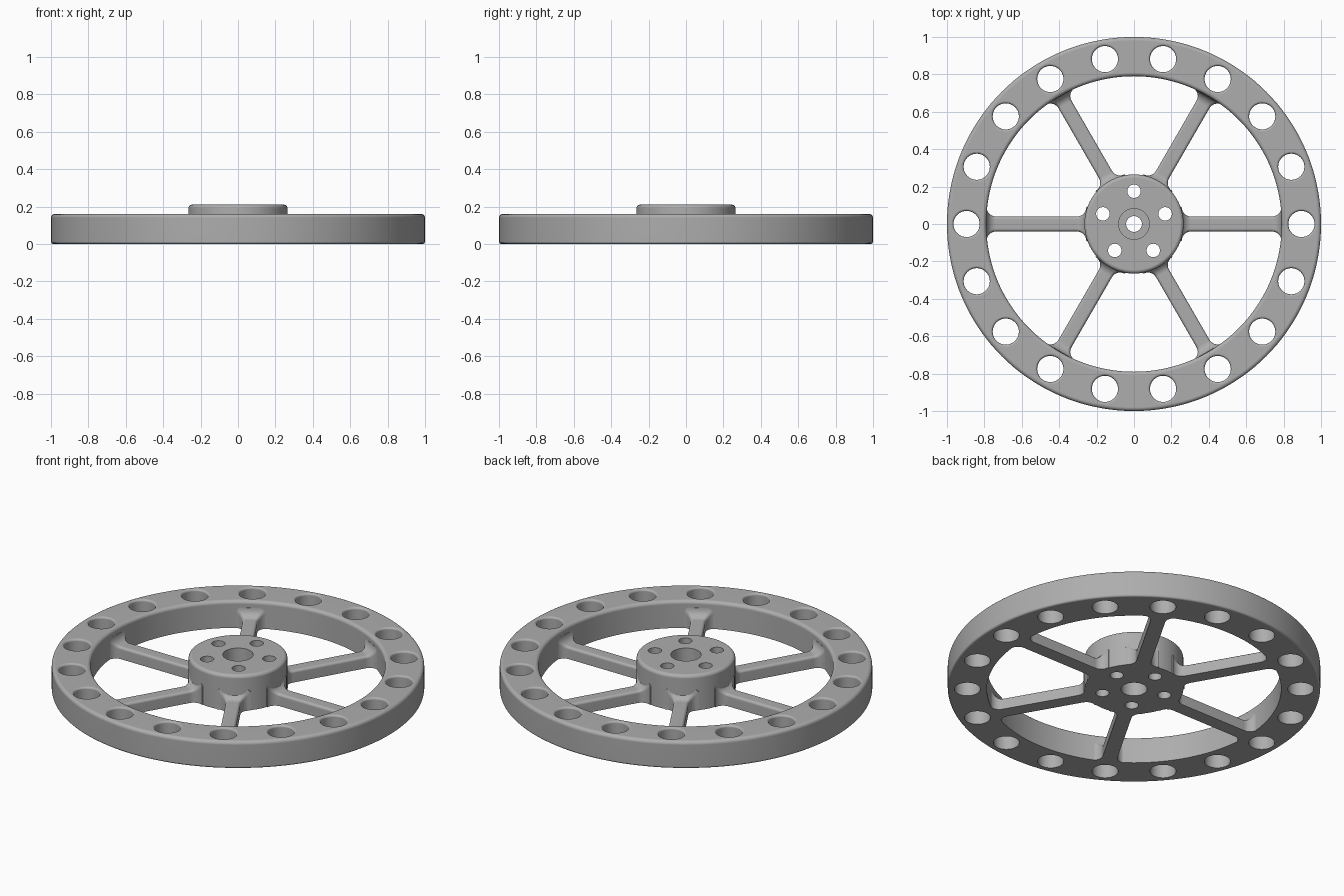
import bpy
import bmesh
from math import sin, cos, pi, radians, sqrt
from mathutils import Matrix

cube = bpy.data.objects.get("Cube")
if cube:
    bpy.data.objects.remove(cube, do_unlink=True)

grey = bpy.data.materials.new("plain grey")
grey.use_nodes = True
colour = (0.42, 0.42, 0.42, 1)
grey.diffuse_color = colour
grey.node_tree.nodes["Principled BSDF"].inputs["Base Color"].default_value = colour


def arc(cx, cz, r, start, end, steps=5):
    """Points on a rounded corner, angles in degrees."""
    angles = [radians(start + (end - start) * i / steps) for i in range(steps + 1)]
    return [(cx + r * cos(a), cz + r * sin(a)) for a in angles]


def lathe(bm, profile, sides, centre=(0, 0), closed=False):
    """Turn (radius, z) points round the z axis; open profiles are capped."""
    rings = []
    for r, z in profile:
        rings.append([bm.verts.new((centre[0] + r * cos(2 * pi * i / sides),
                                    centre[1] + r * sin(2 * pi * i / sides), z))
                      for i in range(sides)])
    pairs = list(zip(rings, rings[1:]))
    if closed:
        pairs.append((rings[-1], rings[0]))
    else:
        bm.faces.new(rings[0])
        bm.faces.new(rings[-1])
    for a, b in pairs:
        for i in range(sides):
            j = (i + 1) % sides
            bm.faces.new((a[i], a[j], b[j], b[i]))


def finish(name, bm):
    bmesh.ops.recalc_face_normals(bm, faces=bm.faces)
    mesh = bpy.data.meshes.new(name)
    bm.to_mesh(mesh)
    bm.free()
    mesh.materials.append(grey)
    obj = bpy.data.objects.new(name, mesh)
    bpy.context.collection.objects.link(obj)
    return obj


def activate(obj):
    bpy.ops.object.select_all(action='DESELECT')
    obj.select_set(True)
    bpy.context.view_layer.objects.active = obj


def cut(obj, cutter):
    mod = obj.modifiers.new("holes", 'BOOLEAN')
    mod.operation = 'DIFFERENCE'
    mod.solver = 'EXACT'
    mod.object = cutter
    activate(obj)
    bpy.ops.object.modifier_apply(modifier=mod.name)
    bpy.data.objects.remove(cutter, do_unlink=True)


def smooth(obj):
    activate(obj)
    bpy.ops.object.shade_smooth_by_angle(angle=radians(35))
    mod = obj.modifiers.new("even shading", 'WEIGHTED_NORMAL')
    mod.keep_sharp = True


RIM_IN, RIM_TOP = 0.79, 0.16
HUB_R, HUB_TOP = 0.265, 0.21
ROUND = 0.02

# Rim ring with rounded top edges
bm = bmesh.new()
profile = [(RIM_IN, 0)] + arc(1 - 0.012, 0.012, 0.012, -90, 0, 3)
profile += arc(1 - ROUND, RIM_TOP - ROUND, ROUND, 0, 90)
profile += arc(RIM_IN + ROUND, RIM_TOP - ROUND, ROUND, 90, 180)
lathe(bm, profile, 144, closed=True)
rim = finish("rim", bm)

# Ring of holes with softened upper lips
bm = bmesh.new()
lip = 0.012
hole = [(0.07, -0.1)] + arc(0.07 + lip, RIM_TOP - lip, lip, 180, 90, 4)
hole.append((0.07 + lip, RIM_TOP + 0.1))
for i in range(18):
    a = radians(20 * i)
    lathe(bm, hole, 40, (0.895 * cos(a), 0.895 * sin(a)))
cut(rim, finish("rim_holes", bm))
smooth(rim)

# Hub with rounded top edge
bm = bmesh.new()
lathe(bm, [(HUB_R, 0)] + arc(HUB_R - ROUND, HUB_TOP - ROUND, ROUND, 0, 90), 96)
hub = finish("hub", bm)

# Stepped centre bore and five bolt holes
bm = bmesh.new()
lathe(bm, [(0.07, -0.1), (0.07, 0.085), (0.042, 0.085),
           (0.042, 0.115), (0.082, 0.115), (0.082, 0.4)], 40)
for i in range(5):
    a = radians(90 + 72 * i)
    lathe(bm, [(0.036, -0.1), (0.036, 0.4)], 32, (0.175 * cos(a), 0.175 * sin(a)))
cut(hub, finish("hub_holes", bm))
smooth(hub)

# Six spokes, flaring where they meet hub and rim
FLARE = 0.05
START, END = 0.24, 0.80
INNER, OUTER = 0.255, 0.788


def flare(r):
    d = max(0, min(r - INNER, OUTER - r, FLARE))
    return FLARE - sqrt(FLARE ** 2 - (FLARE - d) ** 2)


steps = [FLARE * (1 - cos(radians(15 * i))) for i in range(7)]
stations = [START] + [INNER + s for s in steps]
stations += [OUTER - s for s in reversed(steps)] + [END]
for n in range(6):
    bm = bmesh.new()
    sections = []
    for r in stations:
        w, h, b = 0.04 + flare(r), 0.07 + flare(r), 0.015
        section = [(w, 0)] + arc(w - b, h - b, b, 0, 90, 4)
        section += arc(b - w, h - b, b, 90, 180, 4) + [(-w, 0)]
        sections.append([bm.verts.new((r, y, z)) for y, z in section])
    for a, b in zip(sections, sections[1:]):
        for i in range(len(a)):
            j = (i + 1) % len(a)
            bm.faces.new((a[i], a[j], b[j], b[i]))
    bm.faces.new(sections[0])
    bm.faces.new(sections[-1])
    bm.transform(Matrix.Rotation(radians(60 * n), 4, 'Z'))
    smooth(finish(f"spoke_{n + 1}", bm))
